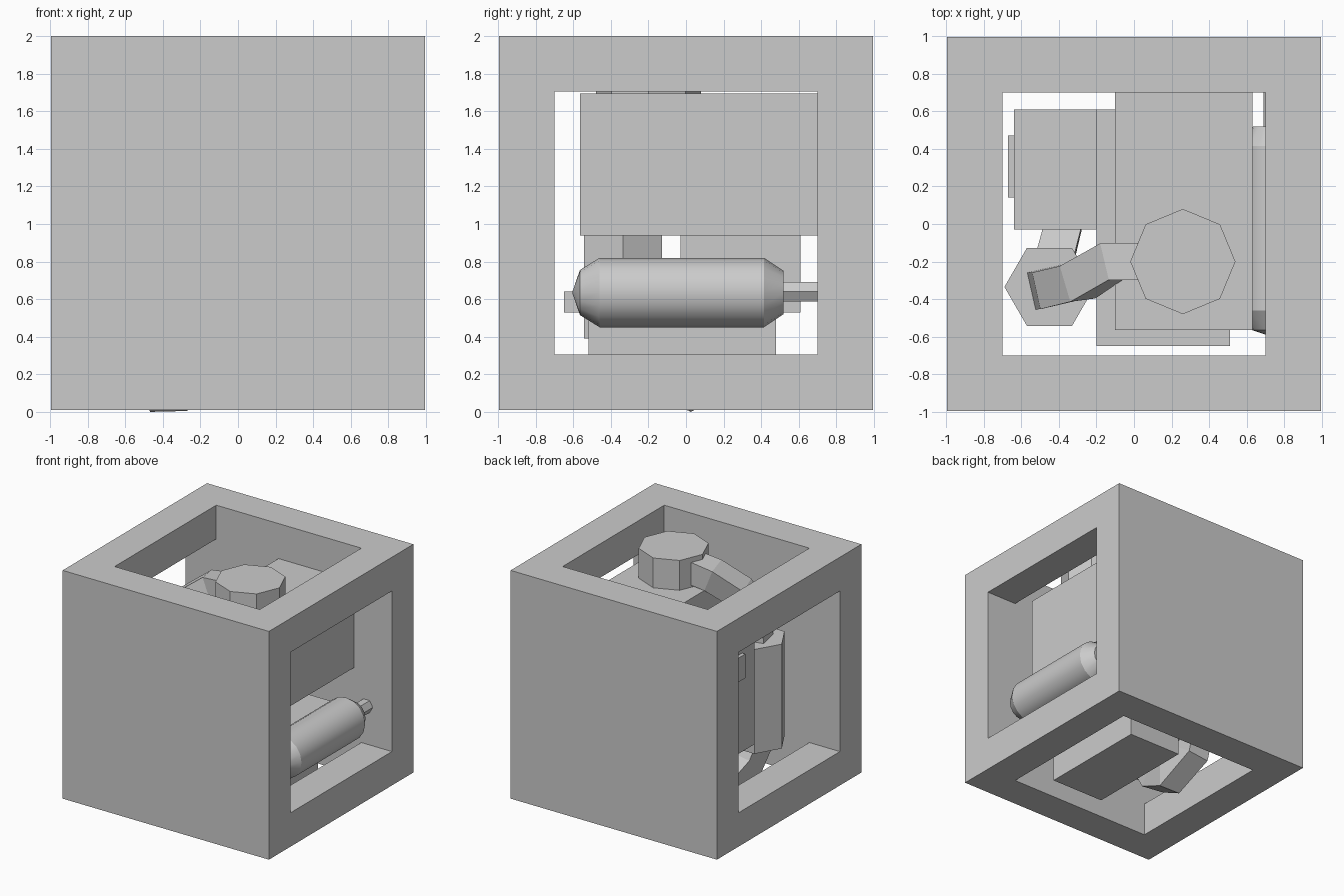
import bpy, bmesh, math
from mathutils import Vector, Matrix

if "Cube" in bpy.data.objects:
    bpy.data.objects.remove(bpy.data.objects["Cube"], do_unlink=True)

grey = bpy.data.materials.new("light_grey")
grey.use_nodes = True
grey.diffuse_color = (0.6, 0.6, 0.6, 1)
grey.node_tree.nodes["Principled BSDF"].inputs["Base Color"].default_value = (0.6, 0.6, 0.6, 1)


def finish(name, bm):
    """Turn a bmesh into a named grey object."""
    bmesh.ops.recalc_face_normals(bm, faces=bm.faces)
    mesh = bpy.data.meshes.new(name)
    bm.to_mesh(mesh)
    bm.free()
    mesh.materials.append(grey)
    ob = bpy.data.objects.new(name, mesh)
    bpy.context.collection.objects.link(ob)
    return ob


def box(name, low, high):
    low, high = Vector(low), Vector(high)
    bm = bmesh.new()
    bmesh.ops.create_cube(bm, size=1)
    bmesh.ops.scale(bm, vec=high - low, verts=bm.verts)
    bmesh.ops.translate(bm, vec=(low + high) / 2, verts=bm.verts)
    return finish(name, bm)


def loft(name, rings):
    """Skin a list of equal vertex rings and cap both ends."""
    bm = bmesh.new()
    loops = [[bm.verts.new(p) for p in ring] for ring in rings]
    count = len(loops[0])
    for a, b in zip(loops, loops[1:]):
        for i in range(count):
            j = (i + 1) % count
            bm.faces.new((a[i], a[j], b[j], b[i]))
    bm.faces.new(loops[0])
    bm.faces.new(loops[-1])
    return finish(name, bm)


def turned(name, centre, axis, sides, profile):
    """Polygonal solid along the y or z axis from (position, radius) pairs."""
    cx, cy, cz = centre
    rings = []
    for pos, r in profile:
        ring = []
        for i in range(sides):
            a = math.tau * i / sides
            u, v = r * math.cos(a), r * math.sin(a)
            ring.append((cx + u, cy + v, pos) if axis == "z" else (cx + u, pos, cz + v))
        rings.append(ring)
    return loft(name, rings)


def square_duct(name, path, half):
    """Square duct swept along a path."""
    pts = [Vector(p) for p in path]
    rings = []
    side = None
    for i, p in enumerate(pts):
        t = (pts[min(i + 1, len(pts) - 1)] - pts[max(i - 1, 0)]).normalized()
        if side is None:
            side = t.orthogonal() if abs(t.z) > 0.9 else t.cross(Vector((0, 0, 1)))
        side = (side - t * side.dot(t)).normalized()
        up = side.cross(t)
        rings.append([p + side * half * a + up * half * b
                      for a, b in ((1, 1), (-1, 1), (-1, -1), (1, -1))])
    return loft(name, rings)


# Outer shell, open on both sides, top and bottom
E, H, MID = 0.995, 0.7, 1.005
box("front_wall", (-E, -E, 0.01), (E, -H, 2))
box("back_wall", (-E, H, 0.01), (E, E, 2))
for side, s in (("right", -1), ("left", 1)):
    for level, t in (("lower", -1), ("upper", 1)):
        a, b = sorted((s * H, s * E))
        c, d = sorted((MID + t * H, MID + t * E))
        box(f"{level}_{side}_beam", (a, -H, c), (b, H, d))

# Machine boxes inside
box("main_tank_box", (-0.1, -0.565, 0.94), (0.63, 0.7, 1.695))
box("platform", (-0.2, -0.65, 0.53), (0.51, 0.61, 0.64))
box("lower_box", (-0.08, -0.52, 0.03), (0.435, 0.48, 0.53))
box("engine_box", (-0.64, -0.03, 0.53), (-0.2, 0.61, 1.48))
box("engine_plate", (-0.67, 0.14, 1.18), (-0.64, 0.47, 1.39))

# Low-poly drums
turned("top_drum", (0.26, -0.2, 0), "z", 8, [(1.695, 0.28), (1.955, 0.28)])
turned("hex_column", (-0.45, -0.335, 0), "z", 6, [(0.39, 0.24), (1.3, 0.24)])

# Gas cylinder with tapered ends and outlet pipe
tank = turned("gas_cylinder", (0.75, 0, 0.635), "y", 16,
              [(-0.605, 0.004), (-0.565, 0.12), (-0.46, 0.185), (0.415, 0.185), (0.52, 0.115)])
bpy.context.view_layer.objects.active = tank
tank.select_set(True)
bpy.ops.object.shade_smooth_by_angle(angle=math.radians(30))
tank.select_set(False)
turned("outlet_pipe", (0.75, 0, 0.64), "y", 6, [(0.5, 0.06), (0.71, 0.06)])

# Bent ducts joining the parts
square_duct("upper_duct", [(0.1, -0.2, 1.82), (-0.12, -0.2, 1.8), (-0.3, -0.31, 1.66),
                           (-0.43, -0.335, 1.5), (-0.45, -0.335, 1.28)], 0.1)
square_duct("lower_duct", [(-0.45, -0.335, 0.42), (-0.43, -0.22, 0.24), (-0.37, 0.02, 0.102),
                           (-0.4, 0.28, 0.24), (-0.42, 0.34, 0.55)], 0.1)
